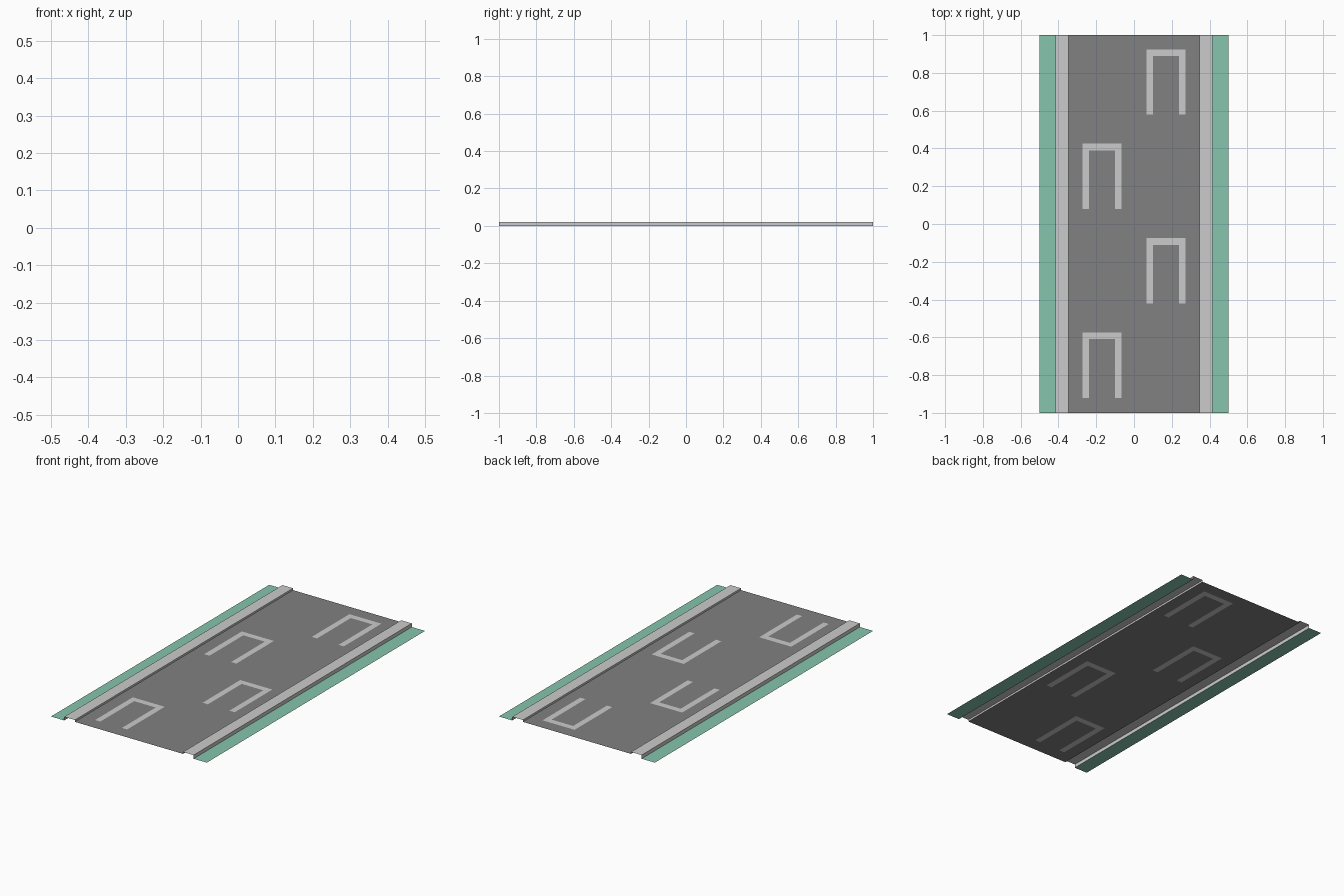
import bpy, bmesh

if "Cube" in bpy.data.objects:
    bpy.data.objects.remove(bpy.data.objects["Cube"])

HALF_LEN = 1.0
ROAD_X, CURB_X, EDGE_X = 0.347, 0.415, 0.5
ROAD_Z, CURB_Z = 0.01, 0.021


def material(name, rgb):
    m = bpy.data.materials.new(name)
    m.diffuse_color = (*rgb, 1)
    m.use_nodes = True
    m.node_tree.nodes["Principled BSDF"].inputs["Base Color"].default_value = m.diffuse_color
    return m


def finish(bm, name, mat):
    bmesh.ops.remove_doubles(bm, verts=bm.verts, dist=1e-5)
    mesh = bpy.data.meshes.new(name)
    bm.to_mesh(mesh)
    bm.free()
    mesh.materials.append(mat)
    bpy.context.collection.objects.link(bpy.data.objects.new(name, mesh))


def strip(name, profile, mat):
    """Open sheet: an (x, z) profile, left to right, swept along the road."""
    bm = bmesh.new()
    for (xa, za), (xb, zb) in zip(profile, profile[1:]):
        bm.faces.new([bm.verts.new(p) for p in (
            (xa, -HALF_LEN, za), (xb, -HALF_LEN, zb),
            (xb, HALF_LEN, zb), (xa, HALF_LEN, za))])
    finish(bm, name, mat)


def cells(name, xs, ys, keep, mat):
    """Flat sheet at road height made of the grid cells that pass keep()."""
    bm = bmesh.new()
    for xa, xb in zip(xs, xs[1:]):
        for ya, yb in zip(ys, ys[1:]):
            if keep((xa + xb) / 2, (ya + yb) / 2):
                bm.faces.new([bm.verts.new((x, y, ROAD_Z)) for x, y in
                              ((xa, ya), (xb, ya), (xb, yb), (xa, yb))])
    finish(bm, name, mat)


grass = material("grass_green", (0.24, 0.56, 0.42))
asphalt = material("asphalt_grey", (0.22, 0.22, 0.22))
pale = material("pale_grey", (0.6, 0.6, 0.6))

# U-shaped bay markings, alternating between the two lanes
bays = [(0.17, 0.925), (-0.17, 0.425), (0.17, -0.075), (-0.17, -0.575)]
OUTER, INNER, BAR, DEPTH = 0.103, 0.069, 0.035, 0.345


def is_marking(x, y):
    return any(abs(x - cx) < OUTER and top - DEPTH < y < top
               and (abs(x - cx) > INNER or y > top - BAR) for cx, top in bays)


xs = sorted({-ROAD_X, ROAD_X} | {cx + s * w for cx in (-0.17, 0.17)
                                 for s in (-1, 1) for w in (OUTER, INNER)})
ys = sorted({-HALF_LEN, HALF_LEN} | {top - d for _, top in bays
                                     for d in (0, BAR, DEPTH)})

# Road surface and inlaid markings share one plane
cells("road_surface", xs, ys, lambda x, y: not is_marking(x, y), asphalt)
cells("bay_markings", xs, ys, is_marking, pale)

# Raised hollow kerbs and grass verges on both sides
kerb = [(ROAD_X, ROAD_Z), (ROAD_X, CURB_Z), (CURB_X, CURB_Z), (CURB_X, 0)]
verge = [(CURB_X, 0), (EDGE_X, 0)]
for part, profile, mat in (("kerb", kerb, pale), ("grass_verge", verge, grass)):
    strip(part + "_right", profile, mat)
    strip(part + "_left", [(-x, z) for x, z in reversed(profile)], mat)
